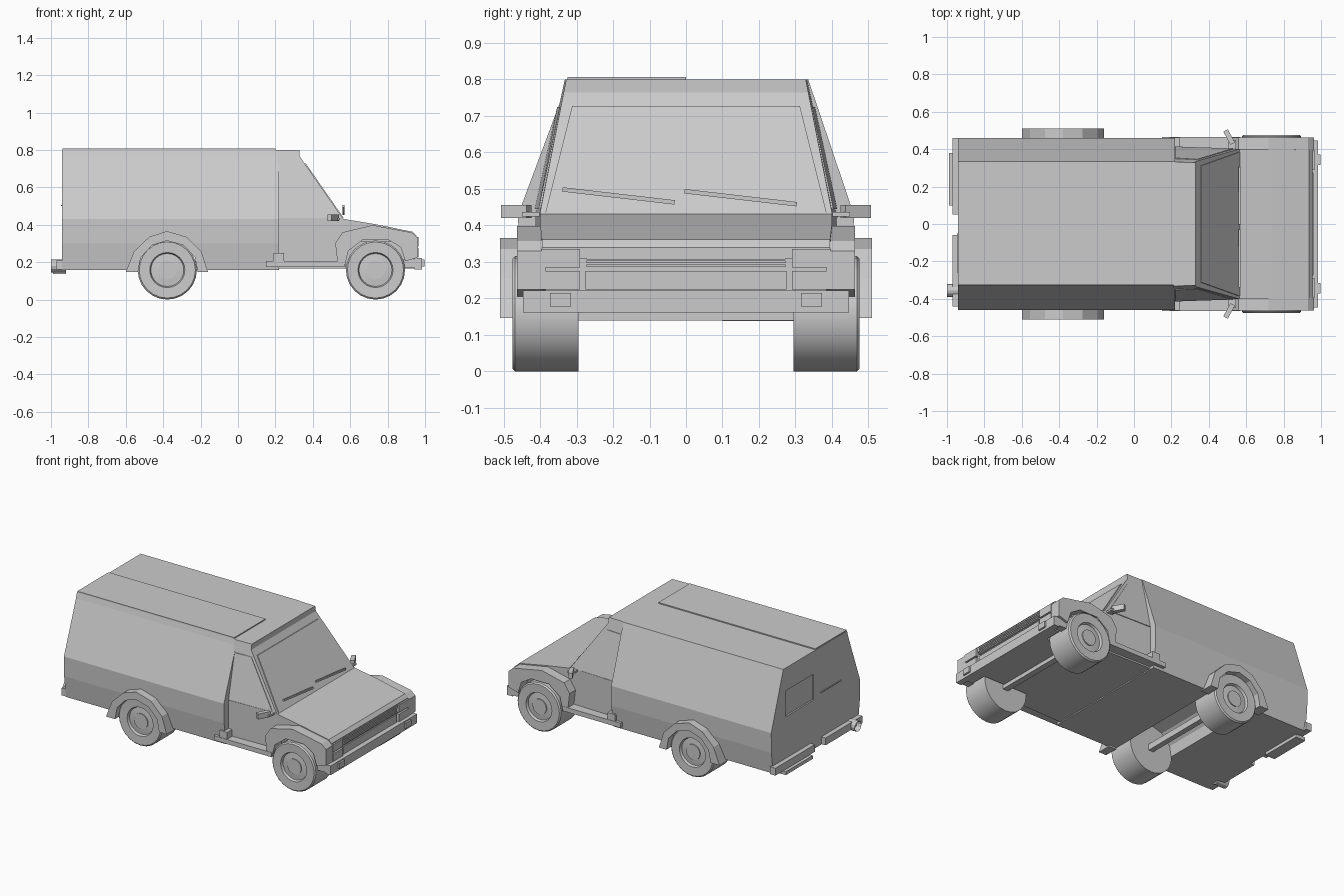
import bpy, bmesh, math
from mathutils import Matrix

if "Cube" in bpy.data.objects:
    bpy.data.objects.remove(bpy.data.objects["Cube"])


def finish(bm, name):
    bmesh.ops.recalc_face_normals(bm, faces=bm.faces)
    me = bpy.data.meshes.new(name)
    bm.to_mesh(me)
    bm.free()
    ob = bpy.data.objects.new(name, me)
    bpy.context.collection.objects.link(ob)
    return ob


def bridge(name, a, b):
    """Solid between two matching outlines."""
    bm = bmesh.new()
    va = [bm.verts.new(p) for p in a]
    vb = [bm.verts.new(p) for p in b]
    bm.faces.new(va)
    bm.faces.new(vb[::-1])
    for i in range(len(va)):
        j = (i + 1) % len(va)
        bm.faces.new((va[i], vb[i], vb[j], va[j]))
    return finish(bm, name)


def slab(name, pts):
    """Symmetric solid from side outline points (x, z, half width)."""
    return bridge(name, [(x, w, z) for x, z, w in pts], [(x, -w, z) for x, z, w in pts])


def prism(name, outline, y0, y1):
    """Side outline (x, z) extruded between two y values."""
    return bridge(name, [(x, y0, z) for x, z in outline], [(x, y1, z) for x, z in outline])


def box(name, x, y, z, rot=None):
    """Box from (min, max) ranges, optional (axis, angle) about its centre."""
    c = [(r[0] + r[1]) / 2 for r in (x, y, z)]
    s = [abs(r[1] - r[0]) for r in (x, y, z)]
    m = Matrix.Translation(c)
    if rot:
        m = m @ Matrix.Rotation(rot[1], 4, rot[0])
    bm = bmesh.new()
    bmesh.ops.create_cube(bm, size=1, matrix=m @ Matrix.Diagonal((*s, 1)))
    return finish(bm, name)


def wheel(name, x, side):
    """Lathed wheel; profile is (radius, distance from centre line)."""
    prof = [(.05, .468), (.05, .462), (.088, .458), (.094, .474), (.15, .476), (.158, .468), (.158, .295)]
    n = 24
    bm = bmesh.new()
    rings = []
    for r, y in prof:
        rings.append([bm.verts.new((x + r * math.cos(2 * math.pi * k / n), side * y,
                                    .158 + r * math.sin(2 * math.pi * k / n))) for k in range(n)])
    for a, b in zip(rings, rings[1:]):
        for k in range(n):
            bm.faces.new((a[k], a[(k + 1) % n], b[(k + 1) % n], b[k]))
    bm.faces.new(rings[0])
    bm.faces.new(rings[-1][::-1])
    ob = finish(bm, name)
    bpy.context.view_layer.objects.active = ob
    ob.select_set(True)
    bpy.ops.object.shade_smooth_by_angle(angle=math.radians(30))
    ob.select_set(False)


# rear cargo body, cross-section run along x
section = [(.44, .158), (.458, .30), (.46, .43), (.335, .80),
           (-.325, .80), (-.335, .765), (-.46, .43), (-.458, .30), (-.44, .158)]
van = bridge("cargo_body", [(-.94, y, z) for y, z in section], [(.22, y, z) for y, z in section])

# rear wheel tunnel and rear window recess
rear_inner = [(-.535, .14), (-.52, .225), (-.46, .29), (-.38, .315), (-.29, .29), (-.23, .225), (-.215, .14)]
cutters = [prism("wheel_tunnel_cutter", rear_inner, -.6, .6),
           box("rear_window_cutter", (-1, -.93), (.02, .31), (.48, .65))]
bpy.context.view_layer.objects.active = van
for c in cutters:
    c.hide_render = True
    m = van.modifiers.new("cut", 'BOOLEAN')
    m.operation, m.solver, m.object = 'DIFFERENCE', 'EXACT', c
    bpy.ops.object.modifier_apply(modifier=m.name)
    bpy.data.objects.remove(c)

# raised roof panel, rear door handle
box("roof_panel", (-.938, .20), (-.325, 0), (.79, .807))
box("rear_door_handle", (-.946, -.935), (-.26, -.05), (.50, .506))

# cab: lower half, upper half, glass
slab("cab_lower", [(.21, .165, .41), (.21, .437, .415), (.56, .437, .40), (.575, .42, .40), (.575, .165, .40)])
slab("cab_upper", [(.21, .435, .412), (.21, .80, .332), (.33, .80, .328), (.33, .765, .335), (.56, .435, .40)])
slab("door_glass", [(.222, .445, .414), (.222, .725, .353), (.338, .725, .346), (.528, .445, .404)])
slab("windshield", [(.335, .725, .312), (.362, .728, .312), (.566, .435, .385), (.53, .435, .385)])

# hood, engine bay and nose
slab("hood", [(.56, .432, .40), (.74, .402, .40), (.935, .362, .395), (.955, .34, .395), (.955, .31, .395), (.56, .31, .40)])
box("engine_bay", (.56, .93), (-.285, .285), (.165, .32))
box("nose", (.905, .948), (-.395, .395), (.165, .34))
box("lower_grille_panel", (.94, .956), (-.275, .275), (.225, .275))
for i in range(5):
    z = .286 + i * .0105
    box("grille_slat", (.94, .959), (-.273, .273), (z, z + .007))

# front bumper
box("front_bumper", (.945, .985), (-.447, .447), (.162, .222))

for s in (-1, 1):
    # front lights and bumper details
    for z0 in (.225, .285):
        box("front_light", (.93, .965), (s * .29, s * .396), (z0, z0 + .05))
    box("bumper_lamp", (.97, .997), (s * .315, s * .372), (.178, .215))
    box("bumper_end", (.885, .97), (s * .40, s * .447), (.17, .218))

    # front fender
    outer = [(.535, .175), (.52, .30), (.56, .36), (.72, .398), (.93, .358), (.962, .33), (.962, .225)]
    inner = [(.895, .205), (.87, .28), (.80, .322), (.67, .322), (.59, .26), (.57, .175)]
    prism("front_fender", outer + inner, s * .385, s * .463)

    # rear arch flare
    outer = [(-.60, .147), (-.557, .255), (-.475, .335), (-.38, .366), (-.275, .335), (-.195, .255), (-.16, .147)]
    lip = [(x, max(z, .147)) for x, z in rear_inner[::-1]]
    prism("rear_fender", outer + lip, s * .42, s * .51)

    # running board and its rear block
    box("running_board", (.15, .57), (s * .39, s * .465), (.175, .205))
    box("step_block", (.19, .245), (s * .40, s * .462), (.20, .25))

    # side mirrors
    box("mirror_stem", (.505, .545), (s * .395, s * .45), (.425, .437))
    box("mirror_pod", (.495, .522), (s * .425, s * .505), (.42, .456), ('Z', s * .5))

    # wheels
    wheel("front_wheel", .735, s)
    wheel("rear_wheel", -.378, s)

# axles
box("front_axle", (.715, .755), (-.3, .3), (.14, .18))
box("rear_axle", (-.395, -.36), (-.3, .3), (.14, .18))

# wipers
for y0, z0 in ((-.34, .499), (-.005, .494)):
    zc = z0 - .018
    box("wiper", (.56, .57), (y0, y0 + .31), (zc - .006, zc + .006), ('X', -.115))

# split rear bumper and exhaust
box("rear_bumper_left", (-.97, -.93), (.05, .46), (.16, .208))
box("rear_bumper_right", (-.97, -.93), (-.44, -.06), (.16, .208))
box("rear_tow_plate", (-.99, -.92), (.10, .38), (.138, .16))
bm = bmesh.new()
bmesh.ops.create_cone(bm, cap_ends=True, segments=12, radius1=.034, radius2=.034, depth=.08,
                      matrix=Matrix.Translation((-.96, -.355, .18)) @ Matrix.Rotation(math.pi / 2, 4, 'Y'))
end = min(bm.faces, key=lambda f: f.calc_center_median().x)
bmesh.ops.inset_region(bm, faces=[end], thickness=.01)
bmesh.ops.translate(bm, verts=end.verts[:], vec=(.04, 0, 0))
finish(bm, "exhaust_pipe")
